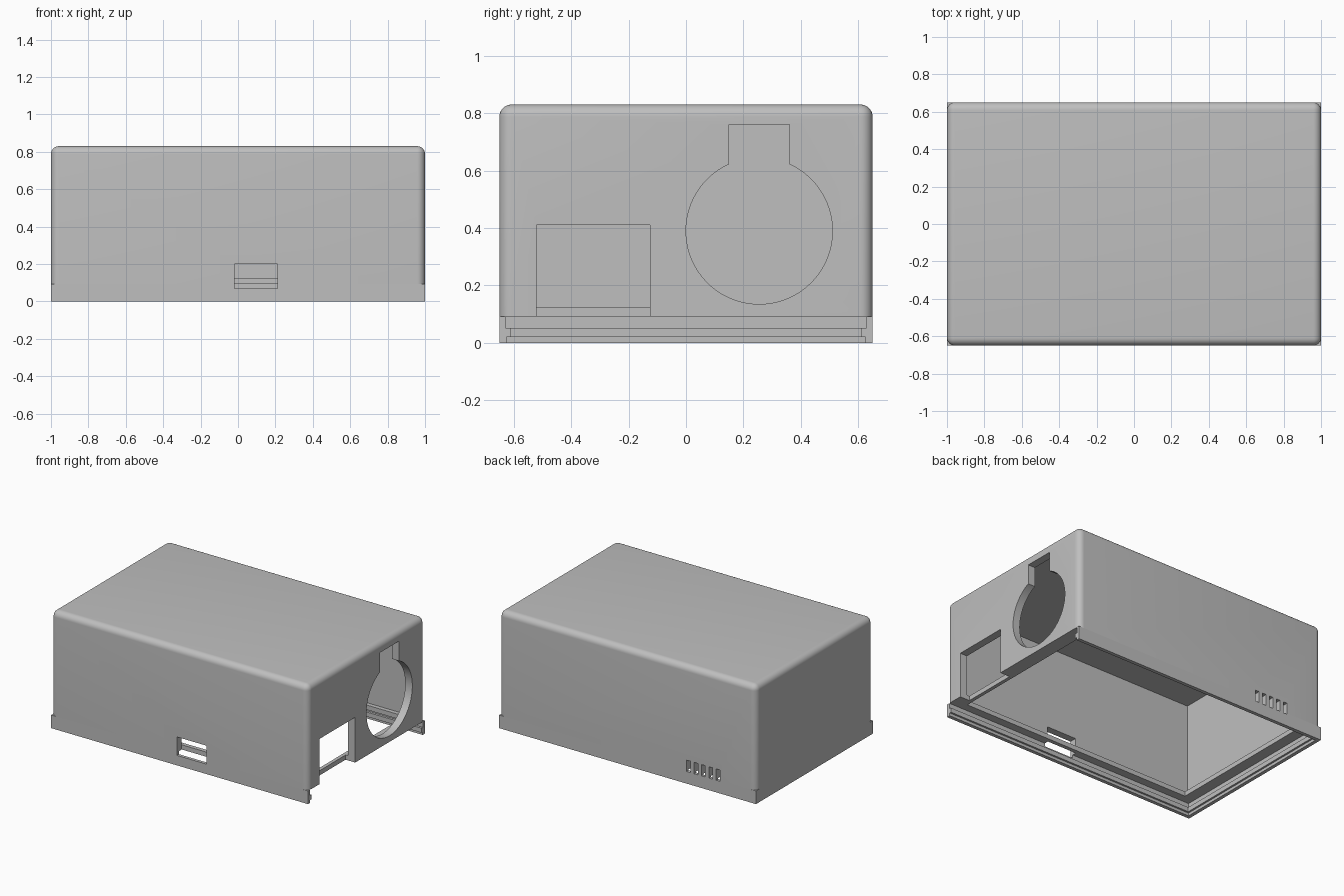
import bpy, bmesh, math
from mathutils import Matrix

if "Cube" in bpy.data.objects:
    bpy.data.objects.remove(bpy.data.objects["Cube"], do_unlink=True)

grey = bpy.data.materials.new("plain grey")
grey.use_nodes = True
COLOUR = (0.52, 0.52, 0.52, 1)
grey.diffuse_color = COLOUR
grey.node_tree.nodes["Principled BSDF"].inputs["Base Color"].default_value = COLOUR


def finish(name, bm):
    mesh = bpy.data.meshes.new(name)
    bmesh.ops.recalc_face_normals(bm, faces=bm.faces)
    bm.to_mesh(mesh)
    bm.free()
    mesh.materials.append(grey)
    obj = bpy.data.objects.new(name, mesh)
    bpy.context.collection.objects.link(obj)
    return obj


def box(name, x, y, z, radius=0):
    """Box from ranges; radius rounds the upright and top edges."""
    bm = bmesh.new()
    bmesh.ops.create_cube(bm, size=1)
    size = [r[1] - r[0] for r in (x, y, z)]
    mid = [(r[0] + r[1]) / 2 for r in (x, y, z)]
    bm.transform(Matrix.Translation(mid) @ Matrix.Diagonal((*size, 1)))
    if radius:
        edges = [e for e in bm.edges if any(v.co.z > mid[2] for v in e.verts)]
        bmesh.ops.bevel(bm, geom=edges, offset=radius, segments=8,
                        profile=0.5, affect='EDGES')
    return finish(name, bm)


def disc(name, x, y, z, r_in, r_out, sides=96):
    """Round cutter along x, r_in at the inner end and r_out at the outer."""
    bm = bmesh.new()
    bmesh.ops.create_cone(bm, cap_ends=True, segments=sides, radius1=r_in,
                          radius2=r_out, depth=x[1] - x[0])
    bm.transform(Matrix.Translation(((x[0] + x[1]) / 2, y, z))
                 @ Matrix.Rotation(math.pi / 2, 4, 'Y'))
    return finish(name, bm)


def cut(obj, cutters):
    bpy.context.view_layer.objects.active = obj
    for c in cutters:
        c.hide_render = True
        mod = obj.modifiers.new("cut", 'BOOLEAN')
        mod.operation = 'DIFFERENCE'
        mod.solver = 'EXACT'
        mod.object = c
        bpy.ops.object.modifier_apply(modifier=mod.name)
        bpy.data.objects.remove(c, do_unlink=True)


def port():
    return box("port_cut", (-0.02, 0.21), (-0.7, -0.598), (0.07, 0.2))


def vents():
    return [box("vent_cut", (x - 0.015, x + 0.015), (0.598, 0.7), (0.085, 0.165))
            for x in [-0.475 - 0.0575 * i for i in range(5)]]


SEAM = 0.092
WALL = (0.925, 1.1)

# Hollow case with rounded edges and an inner ledge round the opening
case = box("case_shell", (-1, 1), (-0.65, 0.65), (SEAM, 0.83), 0.042)
cut(case, [
    box("cavity", (-0.945, 0.945), (-0.6, 0.6), (0.125, 0.78)),
    box("ledge_opening", (-0.9, 0.9), (-0.57, 0.57), (0.0, 0.3)),
    # Socket and switch openings in the end wall
    box("socket_cut", WALL, (-0.52, -0.125), (0.0, 0.41)),
    disc("round_cut", WALL, 0.255, 0.39, 0.255, 0.255),
    disc("chamfer_cut", (0.97, 1.03), 0.255, 0.39, 0.255, 0.289),
    box("notch_cut", WALL, (0.15, 0.36), (0.45, 0.76)),
    disc("upper_screw_cut", WALL, 0.025, 0.605, 0.029, 0.029, 32),
    disc("lower_screw_cut", WALL, 0.48, 0.155, 0.029, 0.029, 32),
    port(), *vents()])

# Square skirt with stepped rails, open at one end for a sliding lid
skirt = box("lid_rail_skirt", (-1, 1), (-0.65, 0.65), (0, SEAM))
rails = [(0.025, (-0.1, 0.02)), (0.038, (0.01, 0.052)), (0.022, (0.052, 0.2))]
cut(skirt, [box("rail_cut", (-1 + t, 1.1), (t - 0.65, 0.65 - t), z)
            for t, z in rails] + [port(), *vents()])

for obj in (case, skirt):
    bpy.ops.object.select_all(action='DESELECT')
    obj.select_set(True)
    bpy.context.view_layer.objects.active = obj
    bpy.ops.object.shade_smooth_by_angle(angle=math.radians(30))
